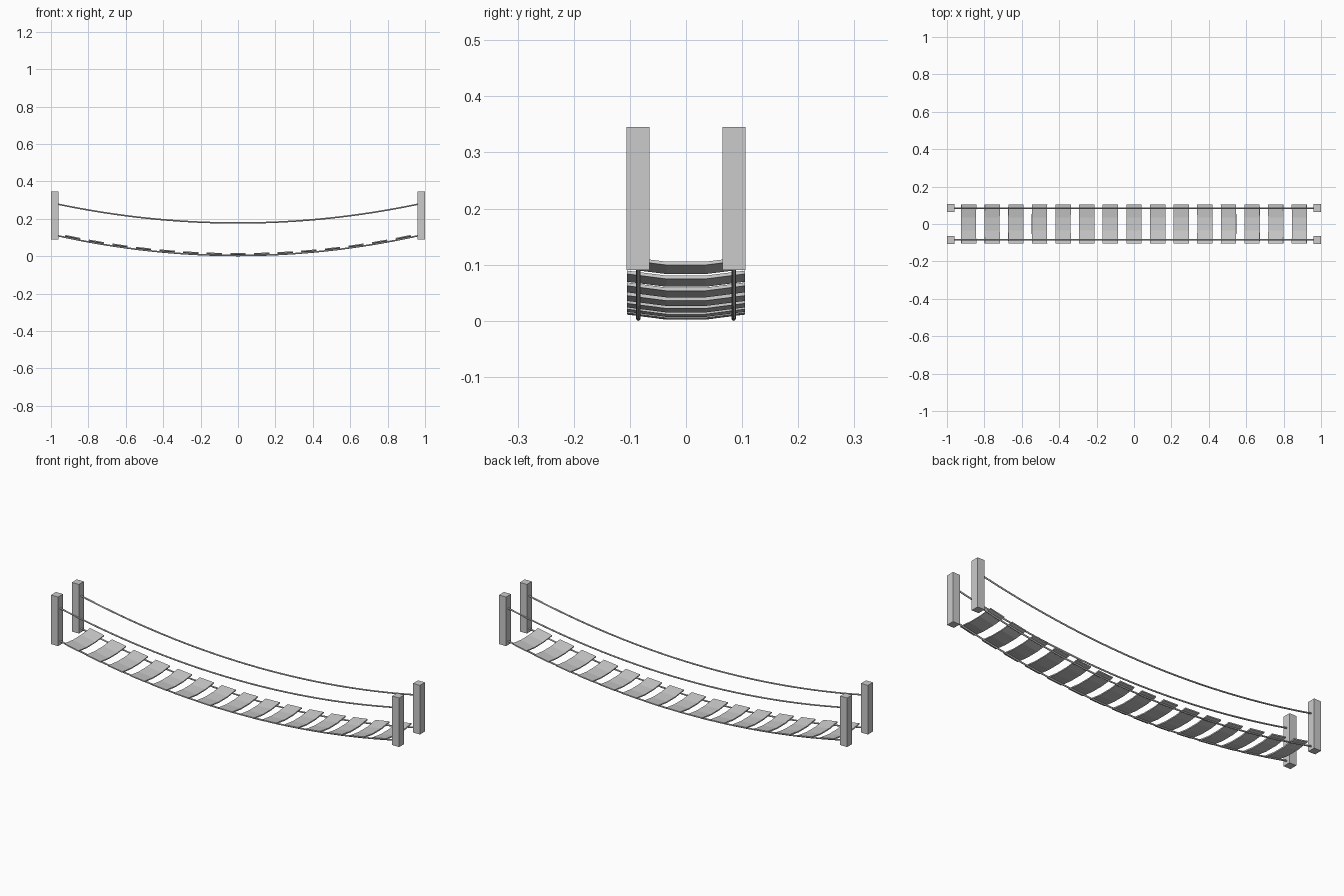
import bpy, bmesh, math
from mathutils import Matrix, Vector

if "Cube" in bpy.data.objects:
    bpy.data.objects.remove(bpy.data.objects["Cube"])

ROPE_R, ROPE_Y, HALF = 0.004, 0.085, 0.965


def sag(x, low, rise):
    return low + rise * (x / 0.96) ** 2


def finish(name, bm, matrix=None):
    bmesh.ops.recalc_face_normals(bm, faces=bm.faces)
    mesh = bpy.data.meshes.new(name)
    bm.to_mesh(mesh)
    bm.free()
    obj = bpy.data.objects.new(name, mesh)
    bpy.context.collection.objects.link(obj)
    if matrix:
        obj.matrix_world = matrix
    return obj


def post(name, x, y):
    bm = bmesh.new()
    bmesh.ops.create_cube(bm, size=1, matrix=Matrix.Translation((x, y, 0.218))
                          @ Matrix.Diagonal((0.04, 0.041, 0.255, 1)))
    finish(name, bm)


def rope(name, y, low, rise):
    n, sides = 32, 8
    bm = bmesh.new()
    rings = []
    for i in range(n + 1):
        x = HALF * (2 * i / n - 1)
        slope = math.atan(2 * rise * x / 0.96 ** 2)
        normal = Vector((-math.sin(slope), 0, math.cos(slope)))
        c = Vector((x, y, sag(x, low, rise)))
        ring = []
        for k in range(sides):
            a = 2 * math.pi * k / sides
            ring.append(bm.verts.new(c + ROPE_R * (normal * math.cos(a) + Vector((0, math.sin(a), 0)))))
        rings.append(ring)
    for a, b in zip(rings, rings[1:]):
        for k in range(sides):
            bm.faces.new((a[k], a[(k + 1) % sides], b[(k + 1) % sides], b[k])).smooth = True
    bm.faces.new(rings[0])
    bm.faces.new(rings[-1])
    finish(name, bm)


def plank(name, x):
    # Worn board: dipped middle, raised ends, tilted to follow the rope
    half_w, thick = 0.041, 0.006
    profile = [(-0.105, 0.007), (-0.035, -0.002), (0.035, -0.002), (0.105, 0.007)]
    outline = profile + [(y, z + thick) for y, z in reversed(profile)]
    bm = bmesh.new()
    left = [bm.verts.new((-half_w, y, z)) for y, z in outline]
    right = [bm.verts.new((half_w, y, z)) for y, z in outline]
    m = len(outline)
    for k in range(m):
        j = (k + 1) % m
        bm.faces.new((left[k], left[j], right[j], right[k]))
    for end in (left, right):
        for k in range(3):
            bm.faces.new((end[k], end[k + 1], end[m - 2 - k], end[m - 1 - k]))
    slope = math.atan(2 * 0.105 * x / 0.96 ** 2)
    finish(name, bm, Matrix.Translation((x, 0, sag(x, ROPE_R, 0.105)))
           @ Matrix.Rotation(-slope, 4, 'Y'))


# Corner posts
for sx, end in ((-1, "left"), (1, "right")):
    for sy, side in ((-1, "front"), (1, "back")):
        post(f"{end}_{side}_post", sx * 0.98, sy * 0.0855)

# Deck ropes and handrail ropes
for sy, side in ((-1, "front"), (1, "back")):
    rope(f"{side}_deck_rope", sy * ROPE_Y, ROPE_R, 0.105)
    rope(f"{side}_handrail_rope", sy * ROPE_Y, 0.178, 0.1)

# Deck planks
for i in range(-7, 8):
    plank(f"plank_{i + 8:02d}", i * 0.1265)
